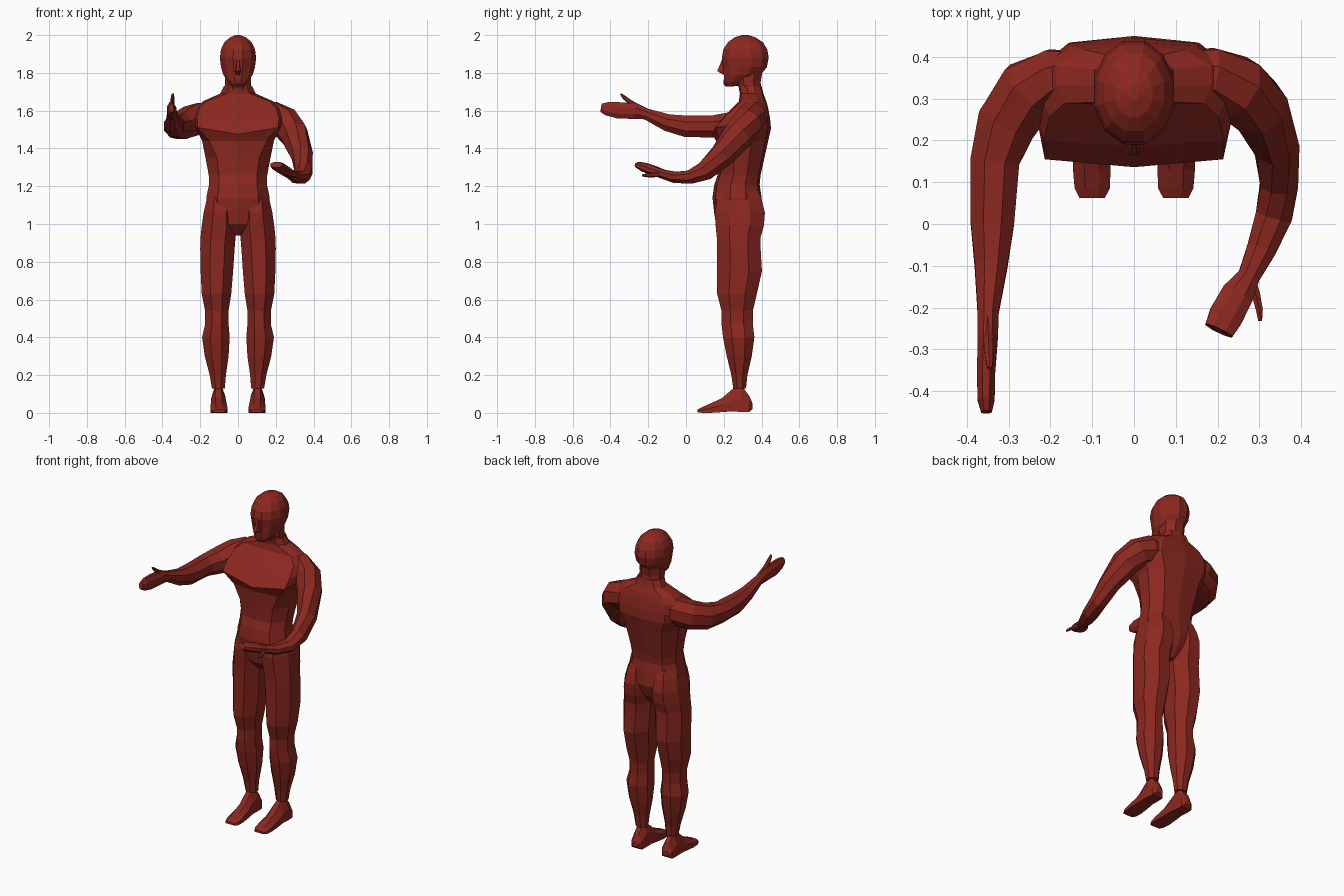
import bpy, bmesh
from math import sin, cos, pi
from mathutils import Vector

red = bpy.data.materials.new("dark_red")
red.diffuse_color = (0.26, 0.021, 0.014, 1)


def loft(name, rings):
    """Bridge equal-length point rings into one closed, flat-shaded skin."""
    bm = bmesh.new()
    vs = [[bm.verts.new(p) for p in r] for r in rings]
    n = len(vs[0])
    for a, b in zip(vs, vs[1:]):
        for i in range(n):
            j = (i + 1) % n
            bm.faces.new((a[i], a[j], b[j], b[i]))
    bm.faces.new(vs[0])
    bm.faces.new(vs[-1])
    bmesh.ops.recalc_face_normals(bm, faces=bm.faces)
    me = bpy.data.meshes.new(name)
    bm.to_mesh(me)
    bm.free()
    me.materials.append(red)
    ob = bpy.data.objects.new(name, me)
    bpy.context.collection.objects.link(ob)
    return ob


def body_ring(z, hw, f, b, k=0.65, sag=0.0):
    """Ten-sided slice; k sets the front corner width, sag dips the front centre."""
    d = b - f
    half = [(k, .06, .2), (1, .36, .6), (1, .68, .6), (.66, .95, 0)]
    pts = [(0, f, z - sag)]
    pts += [(x * hw, f + y * d, z + s * sag) for x, y, s in half]
    pts += [(0, b, z)]
    pts += [(-x * hw, f + y * d, z + s * sag) for x, y, s in reversed(half)]
    return pts


def oval(z, x0, x1, y0, y1, n=8):
    cx, cy, rx, ry = (x0 + x1) / 2, (y0 + y1) / 2, (x1 - x0) / 2, (y1 - y0) / 2
    s = 1 / cos(pi / n)
    return [(cx + rx * s * cos((i + .5) * 2 * pi / n),
             cy + ry * s * sin((i + .5) * 2 * pi / n), z) for i in range(n)]


def limb(name, path, n=8):
    """Tube along (centre, half width, half height) stations."""
    c = [Vector(p[0]) for p in path]
    rings = []
    for i, (_, a, b) in enumerate(path):
        t = (c[min(i + 1, len(c) - 1)] - c[max(i - 1, 0)]).normalized()
        u = t.cross(Vector((0, 0, 1))).normalized()
        v = u.cross(t)
        rings.append([c[i] + u * a * cos(2 * pi * (k + .5) / n) * 1.06
                      + v * b * sin(2 * pi * (k + .5) / n) * 1.06 for k in range(n)])
    return loft(name, rings)


# Torso with the overhanging chest edge and sloping neck muscles
loft("torso", [body_ring(*r) for r in [
    (.94, .02, .21, .34), (1.0, .09, .158, .385), (1.07, .165, .148, .408),
    (1.14, .168, .14, .40), (1.21, .153, .15, .39), (1.26, .155, .168, .395),
    (1.35, .172, .165, .415), (1.44, .19, .16, .435, .8),
    (1.505, .232, .136, .45, .92, .03), (1.56, .24, .185, .445, .9, .012),
    (1.615, .225, .245, .435, .9), (1.65, .185, .28, .425, .9),
    (1.69, .095, .285, .41), (1.73, .074, .278, .40)]])

# Neck
loft("neck", [oval(*r) for r in [
    (1.70, -.07, .07, .29, .40), (1.75, -.068, .068, .265, .395),
    (1.84, -.068, .068, .26, .41)]])

# Head: jaw to crown
loft("head", [oval(z, -w, w, f, b, 12) for z, w, f, b in [
    (1.73, .03, .21, .27), (1.755, .054, .2, .33), (1.79, .078, .2, .395),
    (1.83, .09, .197, .428), (1.88, .096, .19, .438), (1.925, .09, .198, .43),
    (1.962, .072, .222, .408), (1.987, .044, .255, .37), (2.0, .012, .295, .33)]])

# Nose
loft("nose", [[(-w, .215, z), (-w * .6, y, z), (w * .6, y, z), (w, .215, z)]
              for z, w, y in [(1.79, .014, .198), (1.81, .018, .165),
                              (1.835, .013, .176), (1.875, .009, .192)]])

# Chin
loft("chin", [oval(z, -w, w, f, .25, 6) for z, w, f in [
    (1.727, .02, .215), (1.74, .03, .203), (1.765, .03, .203)]])

# Legs and feet, mirrored
leg = [(.13, .07, .138, .25, .318), (.2, .064, .15, .24, .325),
       (.3, .05, .176, .216, .348), (.4, .044, .19, .196, .362),
       (.47, .05, .174, .188, .354), (.54, .05, .174, .188, .354),
       (.63, .036, .192, .165, .375), (.75, .026, .198, .165, .402),
       (.87, .018, .2, .165, .395), (.93, .013, .198, .163, .395),
       (.99, .006, .192, .157, .412), (1.06, .01, .182, .152, .418),
       (1.13, .025, .166, .165, .4), (1.18, .04, .145, .19, .38)]
foot = [(.352, .085, .125, .02, .05), (.335, .07, .14, .005, .09),
        (.29, .068, .142, .005, .15), (.245, .066, .142, .008, .125),
        (.19, .06, .145, .004, .078), (.13, .056, .146, 0, .05),
        (.085, .058, .142, 0, .03), (.062, .07, .13, .003, .018)]
for side, s in (("left", 1), ("right", -1)):
    loft(side + "_leg", [[(s * x, y, z) for x, y, z in oval(*r)] for r in leg])
    loft(side + "_foot", [[(s * x, y, z) for x, z in (
        (x0, z0), (x1, z0), (x1, z0 + .5 * (z1 - z0)), (x1 * .7 + x0 * .3, z1),
        (x1 * .3 + x0 * .7, z1), (x0, z0 + .6 * (z1 - z0)))]
        for y, x0, x1, z0, z1 in foot])

# Arm held straight forward, hand on edge
limb("right_arm", [
    ((-.09, .36, 1.58), .05, .06), ((-.19, .35, 1.565), .07, .08),
    ((-.25, .32, 1.545), .078, .08),
    ((-.305, .24, 1.52), .073, .072), ((-.333, .15, 1.517), .06, .06),
    ((-.339, 0, 1.517), .053, .058), ((-.342, -.1, 1.537), .04, .046),
    ((-.349, -.21, 1.582), .026, .03), ((-.35, -.27, 1.597), .025, .042),
    ((-.354, -.36, 1.602), .022, .044), ((-.354, -.42, 1.61), .021, .036),
    ((-.353, -.45, 1.615), .013, .022)])
limb("right_thumb", [
    ((-.35, -.22, 1.6), .013, .016), ((-.348, -.29, 1.64), .012, .013),
    ((-.346, -.325, 1.668), .01, .01), ((-.345, -.345, 1.688), .006, .005)], 6)

# Arm bent at the elbow, hand across the front
limb("left_arm", [
    ((.09, .36, 1.58), .05, .06), ((.18, .353, 1.57), .07, .08),
    ((.245, .325, 1.54), .078, .08), ((.297, .28, 1.475), .07, .08),
    ((.34, .19, 1.362), .054, .064),
    ((.348, .1, 1.28), .046, .052), ((.335, .02, 1.248), .045, .036),
    ((.305, -.06, 1.247), .036, .03), ((.275, -.125, 1.265), .027, .024),
    ((.247, -.17, 1.283), .04, .024), ((.22, -.22, 1.3), .042, .024),
    ((.203, -.255, 1.314), .036, .016)])
limb("left_thumb", [
    ((.275, -.12, 1.265), .014, .014), ((.292, -.17, 1.26), .011, .012),
    ((.3, -.205, 1.258), .009, .01), ((.302, -.232, 1.257), .005, .005)], 6)
